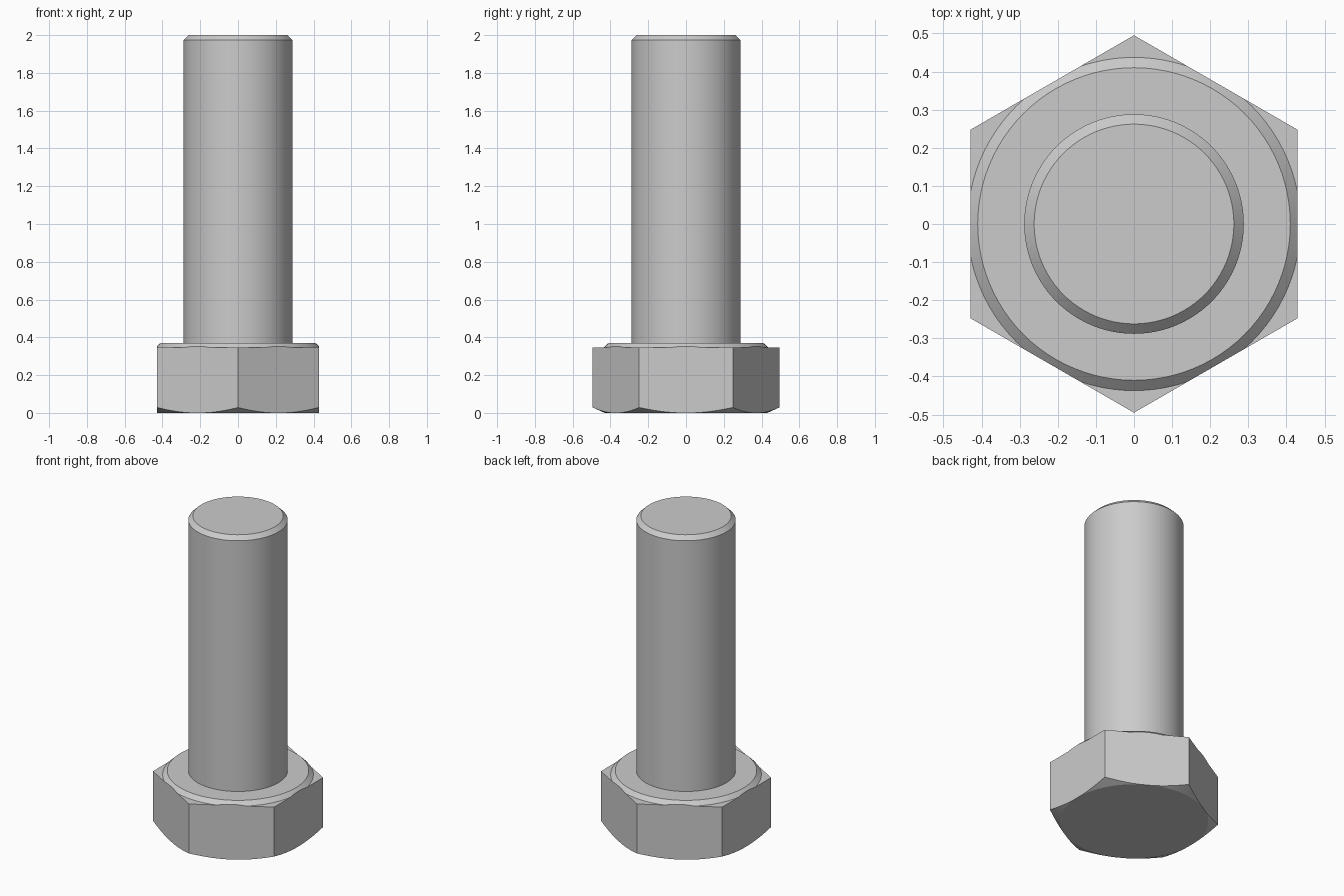
import bpy, bmesh
from math import radians, pi, cos, sin

if "Cube" in bpy.data.objects:
    bpy.data.objects.remove(bpy.data.objects["Cube"])

SEGMENTS = 96
HEX_RADIUS = 0.495


def new_object(name, bm):
    bmesh.ops.remove_doubles(bm, verts=bm.verts, dist=1e-5)
    bmesh.ops.recalc_face_normals(bm, faces=bm.faces)
    mesh = bpy.data.meshes.new(name)
    bm.to_mesh(mesh)
    bm.free()
    obj = bpy.data.objects.new(name, mesh)
    bpy.context.collection.objects.link(obj)
    return obj


def lathe(name, profile):
    bm = bmesh.new()
    pts = [bm.verts.new((r, 0, z)) for r, z in profile]
    edges = [bm.edges.new(pair) for pair in zip(pts, pts[1:])]
    bmesh.ops.spin(bm, geom=pts + edges, cent=(0, 0, 0), axis=(0, 0, 1),
                   angle=2 * pi, steps=SEGMENTS, use_merge=True)
    return new_object(name, bm)


def hex_prism(name, radius, z0, z1):
    bm = bmesh.new()
    base = bm.faces.new([bm.verts.new((radius * sin(i * pi / 3), radius * cos(i * pi / 3), z0))
                         for i in range(6)])
    top = bmesh.ops.extrude_face_region(bm, geom=[base])["geom"]
    for v in top:
        if isinstance(v, bmesh.types.BMVert):
            v.co.z = z1
    if not base.is_valid or len(bm.faces) < 8:
        bottom = [v for v in bm.verts if abs(v.co.z - z0) < 1e-6]
        bmesh.ops.contextual_create(bm, geom=bottom)
    return new_object(name, bm)


# Turned bolt: bottom chamfer, head, raised bearing face, shank, tip chamfer
bolt = lathe("hex_bolt", [
    (0, 0), (0.43, 0), (0.6, 0.075), (0.6, 0.345), (0.437, 0.345),
    (0.41, 0.37), (0.288, 0.37), (0.288, 1.974), (0.262, 2.0), (0, 2.0)])

# Hexagonal envelope trims the six flats of the head
cutter = hex_prism("hex_cutter", HEX_RADIUS, -0.2, 2.2)
cutter.hide_render = True

mod = bolt.modifiers.new("flats", "BOOLEAN")
mod.operation = "INTERSECT"
mod.solver = "EXACT"
mod.object = cutter
bpy.context.view_layer.objects.active = bolt
bolt.select_set(True)
bpy.ops.object.modifier_apply(modifier=mod.name)
bpy.data.objects.remove(cutter)

# Smooth round walls, crisp chamfer edges
bpy.ops.object.shade_smooth_by_angle(angle=radians(15))
